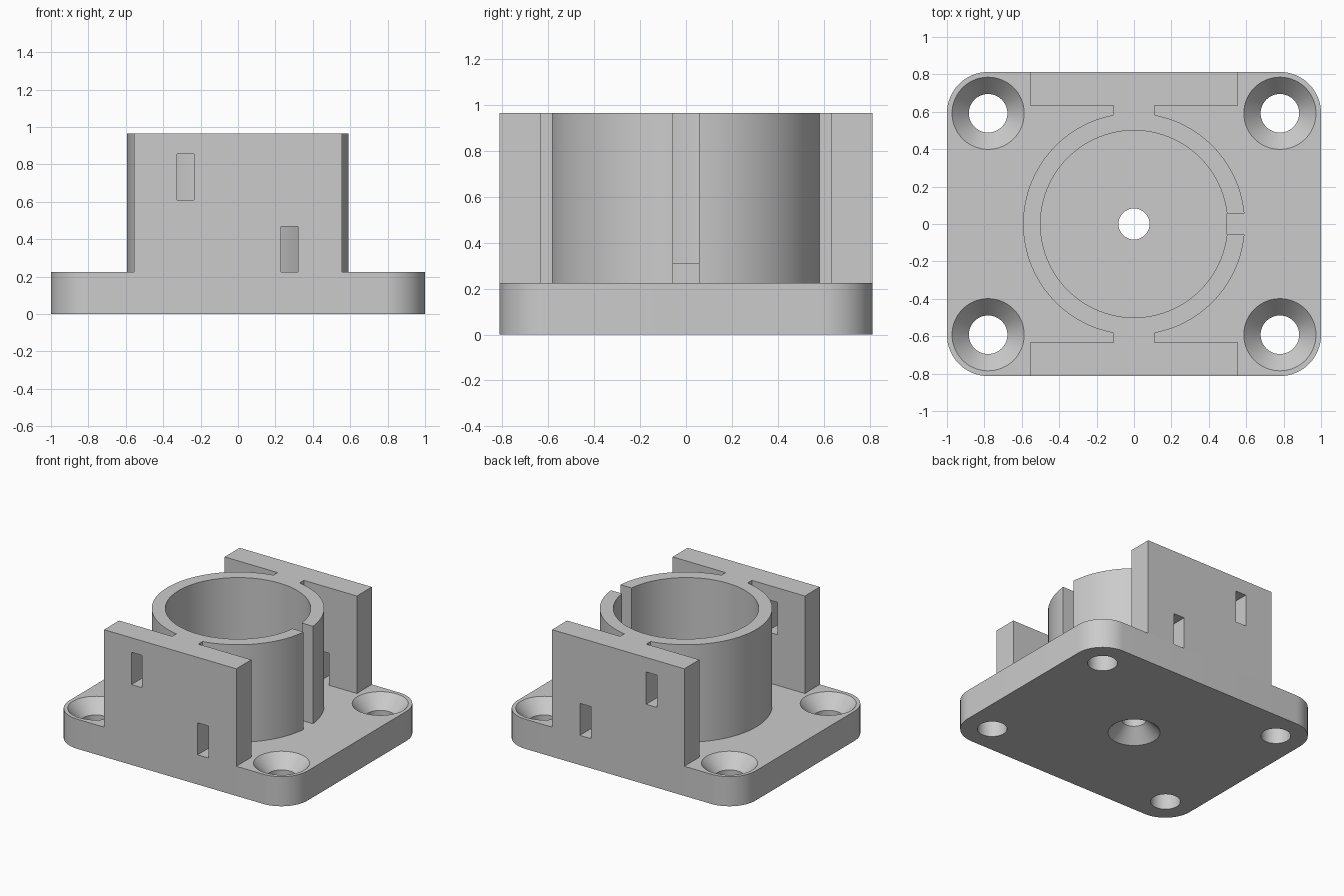
import bpy, bmesh
from math import sin, cos, pi, asin, acos, radians

if "Cube" in bpy.data.objects:
    bpy.data.objects.remove(bpy.data.objects["Cube"])

PLATE_Z, TOP_Z, FLOOR_Z = 0.225, 0.965, 0.31
HALF_X, HALF_Y, CORNER = 1.0, 0.813, 0.22
RING_R, BORE_R = 0.593, 0.5
WALL_X, WALL_Y, NECK_X = 0.555, 0.633, 0.11

grey = bpy.data.materials.new("matte grey")
grey.use_nodes = True
colour = (0.6, 0.6, 0.6, 1)
grey.diffuse_color = colour
grey.node_tree.nodes["Principled BSDF"].inputs["Base Color"].default_value = colour


def finish(name, bm):
    bmesh.ops.recalc_face_normals(bm, faces=bm.faces)
    mesh = bpy.data.meshes.new(name)
    bm.to_mesh(mesh)
    bm.free()
    mesh.materials.append(grey)
    obj = bpy.data.objects.new(name, mesh)
    bpy.context.collection.objects.link(obj)
    return obj


def extrude(name, outline, z0, z1):
    bm = bmesh.new()
    face = bm.faces.new([bm.verts.new((x, y, z0)) for x, y in outline])
    new = bmesh.ops.extrude_face_region(bm, geom=[face])["geom"]
    tops = [v for v in new if isinstance(v, bmesh.types.BMVert)]
    bmesh.ops.translate(bm, verts=tops, vec=(0, 0, z1 - z0))
    return finish(name, bm)


def lathe(name, profile, x=0, y=0, steps=64):
    """Solid of revolution about a vertical axis from (radius, z) pairs."""
    bm = bmesh.new()
    rings = [[bm.verts.new((x + r * cos(2 * pi * i / steps), y + r * sin(2 * pi * i / steps), z))
              for i in range(steps)] for r, z in profile]
    for a, b in zip(rings, rings[1:]):
        for i in range(steps):
            j = (i + 1) % steps
            bm.faces.new((a[i], a[j], b[j], b[i]))
    bm.faces.new(rings[0])
    bm.faces.new(rings[-1])
    return finish(name, bm)


def box(name, x0, x1, y0, y1, z0, z1):
    return extrude(name, [(x0, y0), (x1, y0), (x1, y1), (x0, y1)], z0, z1)


def arc(cx, cy, r, a0, a1, n):
    return [(cx + r * cos(a0 + (a1 - a0) * i / n), cy + r * sin(a0 + (a1 - a0) * i / n))
            for i in range(n + 1)]


def cut(target, cutters):
    bpy.context.view_layer.objects.active = target
    for cutter in cutters:
        cutter.hide_render = True
        mod = target.modifiers.new("cut", 'BOOLEAN')
        mod.operation, mod.solver, mod.object = 'DIFFERENCE', 'EXACT', cutter
        bpy.ops.object.modifier_apply(modifier=mod.name)


# Rounded base plate
outline = []
for k, (sx, sy) in enumerate([(1, 1), (-1, 1), (-1, -1), (1, -1)]):
    outline += arc(sx * (HALF_X - CORNER), sy * (HALF_Y - CORNER), CORNER,
                   k * pi / 2, (k + 1) * pi / 2, 16)
plate = extrude("base_plate", outline, 0, PLATE_Z)

# Ring holder joined by narrow necks to the front and back walls
neck_y = (RING_R ** 2 - NECK_X ** 2) ** 0.5
neck_a = acos(NECK_X / RING_R)
side = arc(0, 0, RING_R, -neck_a, neck_a, 48)
side += [(NECK_X, WALL_Y), (WALL_X, WALL_Y), (WALL_X, HALF_Y)]
side = [(WALL_X, -HALF_Y), (WALL_X, -WALL_Y), (NECK_X, -WALL_Y)] + side
holder = extrude("ring_holder", side + [(-x, y) for x, y in reversed(side)], PLATE_Z, TOP_Z)

# Countersunk corner screw holes
screws = [lathe("screw_cutter", [(0.103, -0.1), (0.103, 0.125), (0.193, PLATE_Z), (0.193, 0.4)],
                sx * 0.78, sy * 0.592) for sx in (-1, 1) for sy in (-1, 1)]

# Centre hole countersunk from below, bore, side slot and wall windows
centre = lathe("centre_cutter", [(0.18, -0.1), (0.18, 0), (0.083, 0.097), (0.083, 0.5)])
bore = lathe("bore_cutter", [(BORE_R, FLOOR_Z), (BORE_R, 1.2)], steps=96)
slot = box("slot_cutter", 0.496, 0.8, -0.056, 0.056, 0.1, 1.2)
windows = []
for s in (-1, 1):
    y0, y1 = sorted((s * 0.61, s * 1.0))
    windows.append(box("upper_window_cutter", -0.325, -0.235, y0, y1, 0.61, 0.855))
    windows.append(box("lower_window_cutter", 0.23, 0.322, y0, y1, 0.1, 0.468))

cut(plate, screws + [centre])
cut(holder, [bore, centre, slot] + windows)
for cutter in screws + windows + [centre, bore, slot]:
    bpy.data.objects.remove(cutter)

# Smooth round walls, crisp edges
bpy.ops.object.select_all(action='DESELECT')
for obj in (plate, holder):
    obj.select_set(True)
bpy.context.view_layer.objects.active = plate
bpy.ops.object.shade_smooth_by_angle(angle=radians(25))
